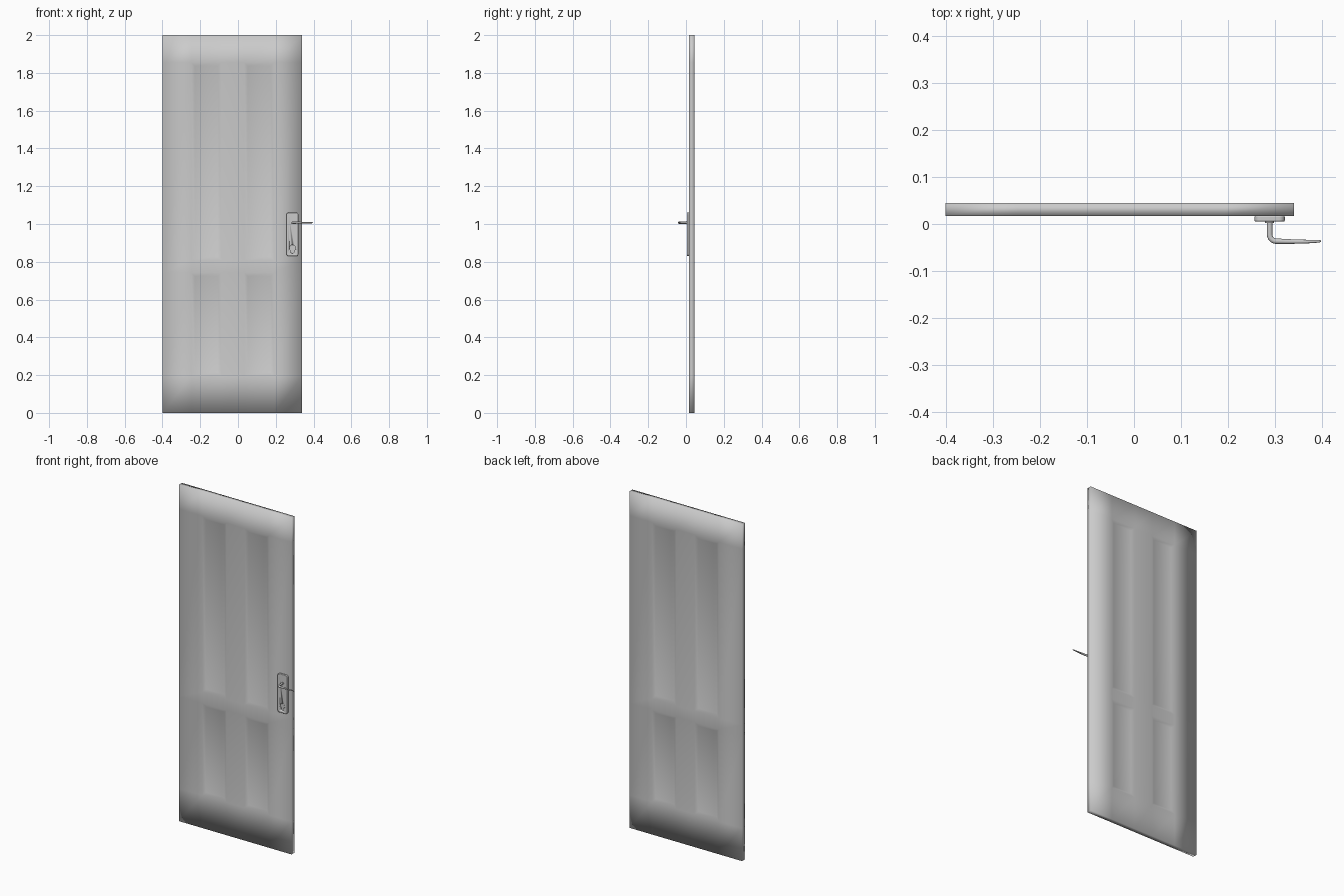
import bpy, bmesh, math
from mathutils import Vector

if "Cube" in bpy.data.objects:
    bpy.data.objects.remove(bpy.data.objects["Cube"])


def add_object(name, bm):
    bmesh.ops.recalc_face_normals(bm, faces=bm.faces)
    mesh = bpy.data.meshes.new(name)
    bm.to_mesh(mesh)
    bm.free()
    for p in mesh.polygons:
        p.use_smooth = True
    ob = bpy.data.objects.new(name, mesh)
    bpy.context.collection.objects.link(ob)
    return ob


def prism(name, outline, y0, y1):
    """Extrude an (x, z) outline along y."""
    bm = bmesh.new()
    face = bm.faces.new([bm.verts.new((x, y0, z)) for x, z in outline])
    ext = bmesh.ops.extrude_face_region(bm, geom=[face])
    for v in ext["geom"]:
        if isinstance(v, bmesh.types.BMVert):
            v.co.y = y1
    return add_object(name, bm)


def arc(cx, cz, r, a0, a1, n):
    return [(cx + r * math.cos(math.radians(a0 + (a1 - a0) * i / n)),
             cz + r * math.sin(math.radians(a0 + (a1 - a0) * i / n))) for i in range(n + 1)]


def rounded_rect(x0, x1, z0, z1, r):
    return (arc(x1 - r, z1 - r, r, 0, 90, 6) + arc(x0 + r, z1 - r, r, 90, 180, 6)
            + arc(x0 + r, z0 + r, r, 180, 270, 6) + arc(x1 - r, z0 + r, r, 270, 360, 6))


def keyhole(cx, cz, r, w, drop):
    """Circle with a round-ended slot hanging below."""
    a = math.degrees(math.asin(w / r))
    return arc(cx, cz, r, -90 + a, 270 - a, 24) + arc(cx, cz - drop, w, 180, 360, 8)


def smooth_edges(ob):
    bpy.ops.object.select_all(action='DESELECT')
    ob.select_set(True)
    bpy.context.view_layer.objects.active = ob
    bpy.ops.object.shade_smooth_by_angle(angle=math.radians(35))


# Door leaf: soft-shaded slab, four sunk panels on both faces
XS = [-0.40, -0.247, -0.088, 0.033, 0.192, 0.34]
ZS = [0.0, 0.195, 0.742, 0.808, 1.855, 2.0]
bm = bmesh.new()
sides = [[[bm.verts.new((x, y, z)) for z in ZS] for x in XS] for y in (0.017, 0.045)]
panels = []
for s, g in enumerate(sides):
    for i in range(5):
        for k in range(5):
            quad = [g[i][k], g[i + 1][k], g[i + 1][k + 1], g[i][k + 1]]
            f = bm.faces.new(quad[::-1] if s else quad)
            if i in (1, 3) and k in (1, 3):
                panels.append(f)
front, back = sides
for i in range(5):
    for k in (0, 5):
        bm.faces.new((front[i][k], front[i + 1][k], back[i + 1][k], back[i][k]))
        bm.faces.new((front[k][i], front[k][i + 1], back[k][i + 1], back[k][i]))
bmesh.ops.recalc_face_normals(bm, faces=bm.faces)
bmesh.ops.inset_individual(bm, faces=panels, thickness=0.027, depth=-0.008)
add_object("door_leaf", bm)

# Handle back plate with a keyhole cut
plate = prism("handle_plate", rounded_rect(0.256, 0.32, 0.83, 1.06, 0.012), 0.005, 0.018)
bev = plate.modifiers.new("soft_edge", 'BEVEL')
bev.width, bev.segments = 0.003, 3
bev.limit_method, bev.angle_limit = 'ANGLE', math.radians(40)
cutter = prism("keyhole_cutter", keyhole(0.288, 0.873, 0.016, 0.0085, 0.02), -0.01, 0.013)
cutter.hide_render = True
cutter.hide_set(True)
cut = plate.modifiers.new("keyhole", 'BOOLEAN')
cut.object, cut.solver = cutter, 'EXACT'
smooth_edges(plate)

# Lock cylinder set in the keyhole, with its key slot
lock = prism("lock_cylinder", keyhole(0.288, 0.873, 0.013, 0.006, 0.02), 0.007, 0.014)
smooth_edges(lock)

# Collar where the lever leaves the plate
collar = prism("lever_collar", arc(0.288, 1.007, 0.0095, 0, 345, 23), 0.002, 0.008)
smooth_edges(collar)

# Lever: round bar swept through a bend, tapering to a slim tip
bend = [(0.302 - 0.014 * math.cos(t), -0.0225 - 0.014 * math.sin(t))
        for t in [math.pi / 2 * i / 6 for i in range(7)]]
path = [(0.288, 0.008)] + bend + [(0.335, -0.0373), (0.37, -0.0373), (0.392, -0.0365), (0.397, -0.0364)]
radii = [0.0058] * 8 + [0.0048, 0.0037, 0.003, 0.0015]
bm = bmesh.new()
rings = []
pts = [Vector((x, y, 1.007)) for x, y in path]
for i, p in enumerate(pts):
    t = (pts[min(i + 1, len(pts) - 1)] - pts[max(i - 1, 0)]).normalized()
    side = t.cross(Vector((0, 0, 1)))
    rings.append([bm.verts.new(p + radii[i] * (side * math.cos(a) + Vector((0, 0, 1)) * math.sin(a)))
                  for a in [math.tau * j / 16 for j in range(16)]])
for r0, r1 in zip(rings, rings[1:]):
    for j in range(16):
        bm.faces.new((r0[j], r0[(j + 1) % 16], r1[(j + 1) % 16], r1[j]))
bm.faces.new(rings[0])
bm.faces.new(rings[-1])
smooth_edges(add_object("door_lever", bm))
